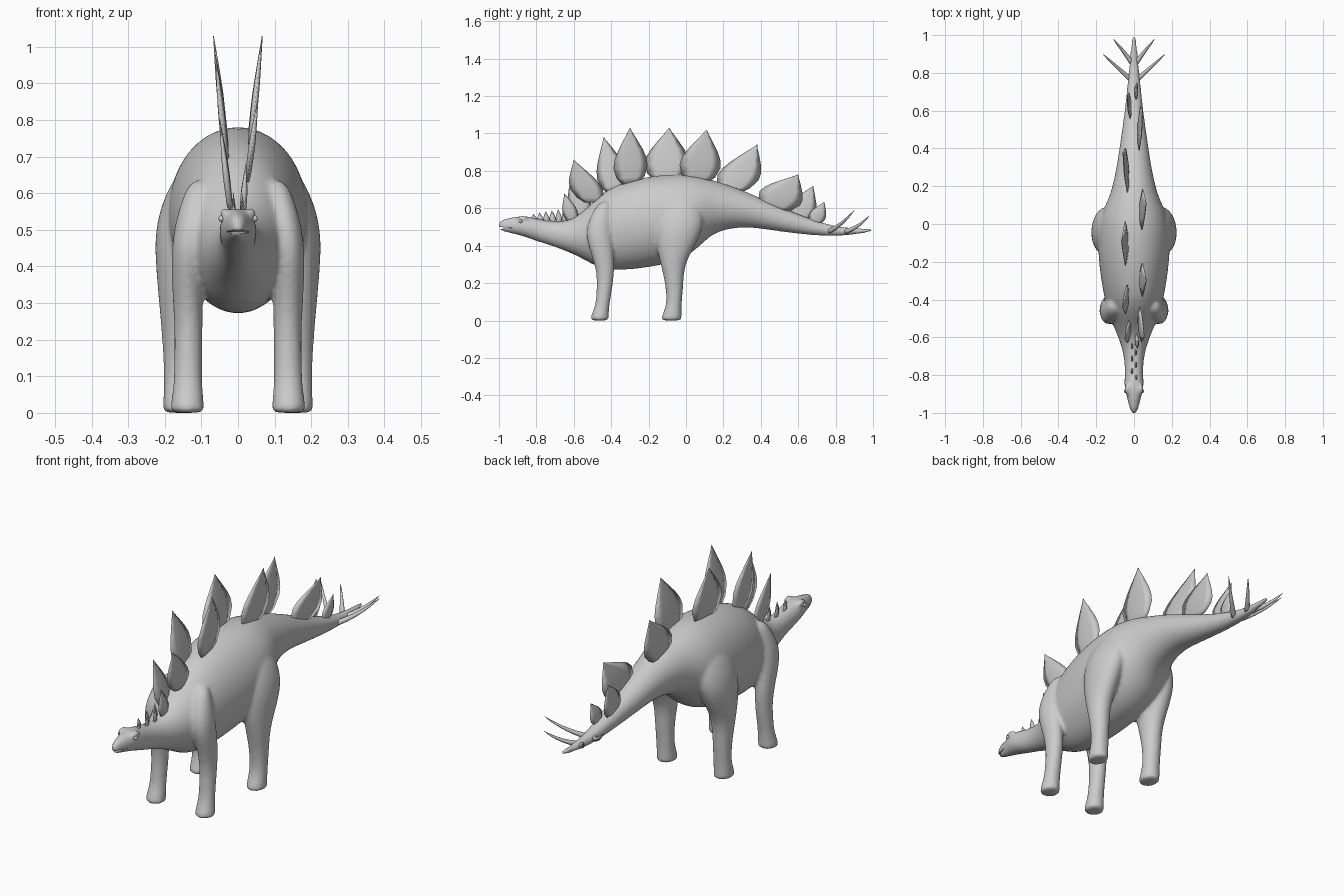
import bpy, bmesh
from math import sin, cos, pi
from mathutils import Vector

cube = bpy.data.objects.get("Cube")
if cube:
    bpy.data.objects.remove(cube, do_unlink=True)

GREY = (0.6, 0.6, 0.6, 1)
skin = bpy.data.materials.new("grey_skin")
skin.use_nodes = True
skin.diffuse_color = GREY
skin.node_tree.nodes["Principled BSDF"].inputs["Base Color"].default_value = GREY


def loft(bm, rings):
    """Skin a closed tube through rings of points and cap both ends."""
    loops = [[bm.verts.new(p) for p in ring] for ring in rings]
    n = len(loops[0])
    for a, b in zip(loops, loops[1:]):
        for i in range(n):
            j = (i + 1) % n
            bm.faces.new((a[i], a[j], b[j], b[i]))
    bm.faces.new(loops[0][::-1])
    bm.faces.new(loops[-1])


def ellipse(centre, u, v, n=24):
    return [centre + u * cos(2 * pi * i / n) + v * sin(2 * pi * i / n) for i in range(n)]


def finish(name, bm):
    bmesh.ops.recalc_face_normals(bm, faces=bm.faces)
    mesh = bpy.data.meshes.new(name)
    bm.to_mesh(mesh)
    bm.free()
    mesh.materials.append(skin)
    mesh.shade_smooth()
    obj = bpy.data.objects.new(name, mesh)
    bpy.context.collection.objects.link(obj)
    return obj


# Body from beak to tail tip: y, top z, bottom z, half width
BODY = [
    (-1.005, .525, .488, .010), (-.975, .545, .474, .024), (-.92, .553, .463, .037),
    (-.86, .563, .447, .054), (-.80, .546, .424, .048), (-.72, .53, .40, .05),
    (-.64, .53, .37, .068), (-.56, .57, .335, .10), (-.48, .655, .285, .135),
    (-.38, .73, .263, .162), (-.2, .775, .28, .19), (-.02, .788, .32, .195),
    (.08, .77, .40, .165), (.15, .75, .475, .125), (.3, .70, .503, .092),
    (.42, .645, .488, .075), (.6, .567, .462, .048), (.78, .505, .447, .031),
    (.9, .493, .459, .019), (1.005, .494, .474, .010)]
# Legs from the ground up: z, centre y, half depth, centre x, half width
FRONT_LEG = [
    (0, -.462, .046, .138, .044), (.004, -.462, .049, .138, .047), (.03, -.46, .047, .138, .045),
    (.08, -.447, .037, .137, .039), (.16, -.437, .041, .136, .038), (.24, -.43, .046, .135, .039),
    (.33, -.44, .057, .138, .042), (.42, -.462, .068, .138, .045), (.5, -.468, .066, .132, .045),
    (.58, -.45, .05, .115, .04), (.64, -.43, .03, .1, .03)]
HIND_LEG = [
    (0, -.078, .052, .16, .043), (.004, -.078, .055, .16, .046), (.03, -.076, .052, .16, .045),
    (.09, -.062, .039, .16, .042), (.2, -.062, .049, .162, .045), (.3, -.072, .064, .162, .054),
    (.4, -.055, .105, .16, .065), (.5, -.035, .13, .155, .074), (.6, -.03, .12, .13, .07),
    (.68, -.02, .08, .1, .05)]

X, Y, Z = Vector((1, 0, 0)), Vector((0, 1, 0)), Vector((0, 0, 1))
bm = bmesh.new()
loft(bm, [ellipse(Vector((0, y, (t + b) / 2)), X * w, Z * (t - b) / 2) for y, t, b, w in BODY])
for side in (-1, 1):
    for leg in (FRONT_LEG, HIND_LEG):
        loft(bm, [ellipse(Vector((side * x, y, z)), X * rx, Y * ry) for z, y, ry, x, rx in leg])
    # Brow ridge
    loft(bm, [ellipse(Vector((side * .036, -.875 + .03 * k, .545)), X * r, Z * r)
              for k, r in ((-1, .005), (-.5, .014), (.5, .016), (1, .005))])
body = finish("body", bm)
sub = body.modifiers.new("round", 'SUBSURF')
sub.levels = sub.render_levels = 2
remesh = body.modifiers.new("fuse", 'REMESH')
remesh.mode = 'VOXEL'
remesh.voxel_size = .009
remesh.use_smooth_shade = True
blend = body.modifiers.new("blend", 'SMOOTH')
blend.factor = .5
blend.iterations = 7

# Mouth slit, cut as a wedge opening toward the beak
bm = bmesh.new()
loft(bm, [[Vector((x, y, z)) for y, z in ((-1.03, .487), (-1.03, .503), (-.93, .494))]
          for x in (-.1, .1)])
cutter = finish("mouth_cutter", bm)
cutter.hide_render = True
cutter.hide_set(True)
cut = body.modifiers.new("mouth", 'BOOLEAN')
cut.operation = 'DIFFERENCE'
cut.object = cutter

# Eyes
for side, label in ((1, "left"), (-1, "right")):
    bm = bmesh.new()
    bmesh.ops.create_uvsphere(bm, u_segments=16, v_segments=10, radius=.009)
    bmesh.ops.translate(bm, verts=bm.verts, vec=(side * .045, -.885, .531))
    finish(label + "_eye", bm)

# Plates: leaf outline as height fraction and width fraction
LEAF = [(0, .5), (.12, .82), (.3, 1), (.45, .93), (.6, .73), (.8, .37), (.92, .14), (1, .01)]


def plate(name, base, tip, half, slope, thick=.011):
    across = Vector((0, 1, slope)).normalized()
    bm = bmesh.new()
    rings = []
    for t, w in LEAF:
        c = base.lerp(tip, t)
        e, d = across * half * w, X * thick * min(1, w + .1)
        rings.append([c - e, c - e * .5 + d * .8, c + e * .5 + d * .8,
                      c + e, c + e * .5 - d * .8, c - e * .5 - d * .8])
    loft(bm, rings)
    finish(name, bm).data.shade_smooth()
    bpy.context.view_layer.update()


# Side, base x y z, tip x y z, half width, slope of the back
PLATES = [
    (1, .012, -.605, .53, .022, -.65, .68, .04, .2),
    (-1, .02, -.55, .55, .05, -.61, .80, .06, .2),
    (1, .025, -.5, .63, .055, -.6, .86, .087, 0),
    (-1, .03, -.38, .69, .062, -.44, .98, .08, .3),
    (1, .033, -.295, .73, .066, -.30, 1.03, .092, .1),
    (-1, .035, -.11, .75, .067, -.09, 1.03, .12, 0),
    (1, .033, .06, .74, .066, .11, 1.02, .11, -.1),
    (-1, .03, .235, .69, .06, .38, .94, .11, -.15),
    (1, .024, .46, .6, .045, .6, .78, .115, -.35),
    (-1, .018, .6, .54, .036, .68, .72, .07, -.35),
    (1, .01, .685, .52, .018, .74, .635, .045, -.35)]
for i, (s, bx, by, bz, tx, ty, tz, half, slope) in enumerate(PLATES, 1):
    plate(f"back_plate_{i}", Vector((s * bx, by, bz)), Vector((s * tx, ty, tz)), half, slope)

# Small neck plates, alternating sides
for i in range(6):
    s, y = (-1) ** i, -.81 + .033 * i
    plate(f"neck_plate_{i + 1}", Vector((s * .009, y, .52)),
          Vector((s * .013, y - .006, .572 + .006 * i)), .017, 0, .006)

# Tail spikes, curved and tapering, in mirrored pairs
SPIKES = [("front", (.012, .76, .475), (.09, .83, .505), (.165, .90, .59)),
          ("rear", (.008, .85, .475), (.06, .92, .495), (.11, .98, .56))]
for where, *path in SPIKES:
    for side, label in ((1, "left"), (-1, "right")):
        a, b, c = [Vector((side * x, y, z)) for x, y, z in path]
        bm = bmesh.new()
        rings = []
        for k in range(9):
            t = k / 8
            p = a.lerp(b, t).lerp(b.lerp(c, t), t)
            d = (b - a).lerp(c - b, t).normalized()
            u = d.cross(Z).normalized()
            r = .013 * (1 - t) ** .7 + .0008
            rings.append(ellipse(p, u * r, u.cross(d) * r, 12))
        loft(bm, rings)
        finish(f"{where}_{label}_tail_spike", bm)
